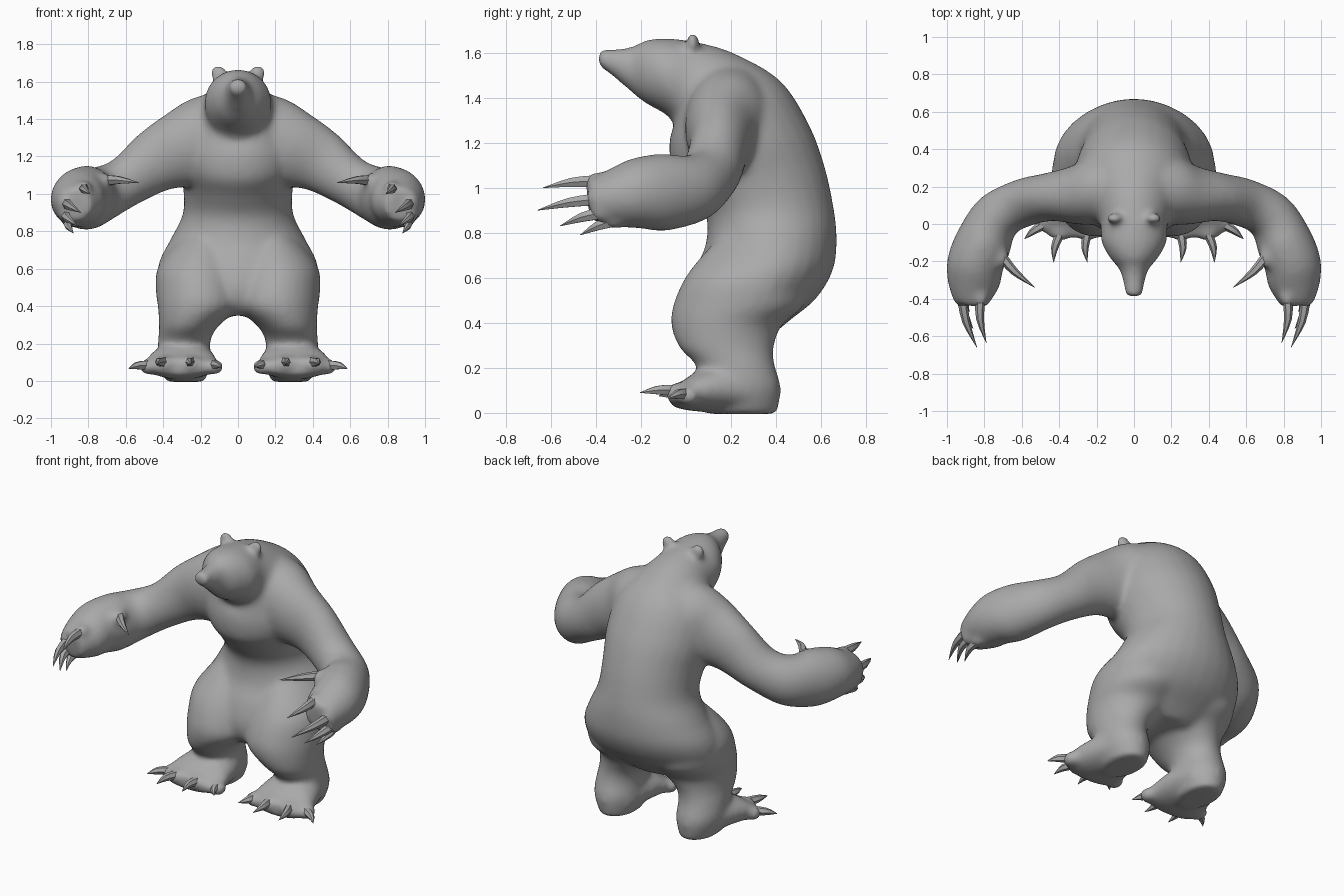
import bpy, bmesh, math
from mathutils import Vector

cube = bpy.data.objects.get("Cube")
if cube:
    bpy.data.objects.remove(cube, do_unlink=True)

GREY = (0.4, 0.4, 0.4, 1)
grey = bpy.data.materials.new("plain grey")
grey.use_nodes = True
grey.diffuse_color = GREY
grey.node_tree.nodes["Principled BSDF"].inputs["Base Color"].default_value = GREY


def spline(items, steps):
    """Smoothly interpolate a list of (centre, u, v) sections."""
    out = []
    last = len(items) - 1
    for i in range(last):
        quad = [items[max(i - 1, 0)], items[i], items[i + 1], items[min(i + 2, last)]]
        for k in range(steps):
            t = k / steps
            out.append([b + (c - a) * t / 2 + (a * 2 - b * 5 + c * 4 - d) * t * t / 2
                        + (b * 3 - a - c * 3 + d) * t ** 3 / 2 for a, b, c, d in zip(*quad)])
    return out + [items[-1]]


def loft(bm, sections, sides=28, steps=5):
    """Skin a closed tube over elliptical sections."""
    rings = []
    for c, u, v in spline(sections, steps):
        angles = [math.tau * k / sides for k in range(sides)]
        rings.append([bm.verts.new(c + u * math.cos(a) + v * math.sin(a)) for a in angles])
    for low, high in zip(rings, rings[1:]):
        for k in range(sides):
            n = (k + 1) % sides
            bm.faces.new((low[k], low[n], high[n], high[k]))
    bm.faces.new(rings[0])
    bm.faces.new(rings[-1])


def ball(bm, centre, size):
    made = bmesh.ops.create_icosphere(bm, subdivisions=3, radius=1)["verts"]
    for v in made:
        v.co = Vector(centre) + Vector(a * b for a, b in zip(v.co, size))


def finish(bm, name):
    bmesh.ops.recalc_face_normals(bm, faces=bm.faces[:])
    mesh = bpy.data.meshes.new(name)
    bm.to_mesh(mesh)
    bm.free()
    mesh.materials.append(grey)
    obj = bpy.data.objects.new(name, mesh)
    bpy.context.collection.objects.link(obj)
    bpy.ops.object.select_all(action="DESELECT")
    obj.select_set(True)
    bpy.context.view_layer.objects.active = obj
    return obj


body = bmesh.new()

# Head and torso: underside y, z, topside y, z, half width
spine = [
    (-.39, 1.54, -.39, 1.615, .048), (-.32, 1.49, -.3, 1.618, .058),
    (-.25, 1.43, -.23, 1.63, .08), (-.18, 1.375, -.18, 1.655, .13),
    (-.09, 1.325, -.09, 1.665, .177), (-.055, 1.28, .06, 1.645, .18),
    (-.07, 1.23, .22, 1.595, .225), (-.075, 1.16, .42, 1.475, .305),
    (-.055, 1.07, .545, 1.285, .32), (.02, .98, .615, 1.1, .295),
    (.09, .87, .655, .92, .295), (.085, .74, .67, .78, .36),
    (.03, .62, .655, .64, .425), (.0, .5, .58, .51, .425),
    (.02, .41, .46, .41, .36), (.08, .35, .39, .35, .18)]
loft(body, [(Vector((0, (a + c) / 2, (b + d) / 2)), Vector((w, 0, 0)),
             Vector((0, (c - a) / 2, (d - b) / 2))) for a, b, c, d, w in spine])

# Arm: centre x, y, z, horizontal radius, upright radius
arm = [
    (.04, .2, 1.34, .2, .22), (.18, .185, 1.295, .19, .225), (.3, .155, 1.235, .16, .21),
    (.45, .145, 1.17, .13, .17), (.6, .11, 1.065, .13, .137), (.73, .04, 1.0, .135, .15),
    (.805, -.1, .98, .152, .172), (.85, -.22, .975, .152, .157), (.858, -.32, .955, .14, .13),
    (.875, -.43, .94, .09, .088)]

# Leg: centre x, y, z, radius across, radius front to back
leg = [
    (.16, .33, .84, .07, .12), (.19, .3, .72, .16, .21), (.212, .265, .6, .22, .27),
    (.206, .235, .48, .234, .292), (.212, .18, .39, .216, .247), (.265, .18, .29, .158, .21),
    (.288, .22, .21, .14, .175), (.288, .245, .11, .14, .178), (.28, .25, -.005, .105, .155)]

# Foot: centre x, y, z, half width, half height
foot = [
    (.28, .34, .085, .12, .08), (.29, .2, .11, .16, .105), (.3, .07, .1, .19, .095),
    (.305, -.01, .08, .198, .066), (.305, -.07, .073, .155, .042)]

# Claws: base point, tip point
toes = [((.13, -.03, .085), (.085, -.12, .075)), ((.25, -.05, .1), (.25, -.205, .09)),
        ((.395, -.05, .1), (.43, -.205, .09)), ((.475, .0, .085), (.585, -.08, .065))]
fingers = [((.82, -.38, 1.03), (.79, -.635, 1.0)), ((.92, -.38, .95), (.84, -.66, .9)),
           ((.925, -.36, .89), (.86, -.56, .83)), ((.9, -.31, .855), (.88, -.47, .79)),
           ((.71, -.17, 1.07), (.53, -.34, 1.06))]


def claws(name, pairs, side, radius, bend):
    bm = bmesh.new()
    for base, tip in pairs:
        a, b = (Vector((side * p[0], p[1], p[2])) for p in (base, tip))
        along = (b - a).normalized()
        u = along.cross(Vector((0, 0, 1))).normalized()
        v = u.cross(along)
        mid = (a + b) / 2 + Vector((side * bend, 0, bend / 2))
        loft(bm, [(p, u * radius * f, v * radius * f * 1.1)
                  for p, f in ((a, 1), (mid, .75), (b, .04))], sides=6, steps=3)
    finish(bm, name)
    bpy.ops.object.shade_smooth_by_angle(angle=math.radians(40))


for side, word in ((1, "left"), (-1, "right")):
    # Arm sections stand square to the path
    path = [Vector((side * x, y, z)) for x, y, z, _, _ in arm]
    sections = []
    for i, p in enumerate(path):
        along = (path[min(i + 1, len(path) - 1)] - path[max(i - 1, 0)]).normalized()
        u = along.cross(Vector((0, 0, 1))).normalized()
        sections.append((p, u * arm[i][3], u.cross(along) * arm[i][4]))
    loft(body, sections)
    # Leg sections lie flat, foot sections stand upright
    loft(body, [(Vector((side * x, y, z)), Vector((r, 0, 0)), Vector((0, d, 0)))
                for x, y, z, r, d in leg])
    loft(body, [(Vector((side * x, y, z)), Vector((w, 0, 0)), Vector((0, 0, h)))
                for x, y, z, w, h in foot])
    # Knuckles at the claw roots
    for (x, y, z), _ in toes:
        ball(body, (side * x, y + .01, z - .01), (.055, .055, .045))
    for (x, y, z), _ in fingers:
        ball(body, (side * x, y - .01, z), (.042, .06, .042))
    # Ear
    ball(body, (side * .105, .03, 1.645), (.046, .03, .05))
    claws(word + "_hand_claws", fingers, side, .028, .018)
    claws(word + "_foot_claws", toes, side, .026, .012)

# Fuse the parts into one smooth body
bear = finish(body, "body")
remesh = bear.modifiers.new("fuse", "REMESH")
remesh.mode = "VOXEL"
remesh.voxel_size = .014
remesh.use_smooth_shade = True
soften = bear.modifiers.new("soften", "SMOOTH")
soften.factor = .5
soften.iterations = 22
for modifier in ("fuse", "soften"):
    bpy.ops.object.modifier_apply(modifier=modifier)
bpy.ops.object.shade_smooth()
